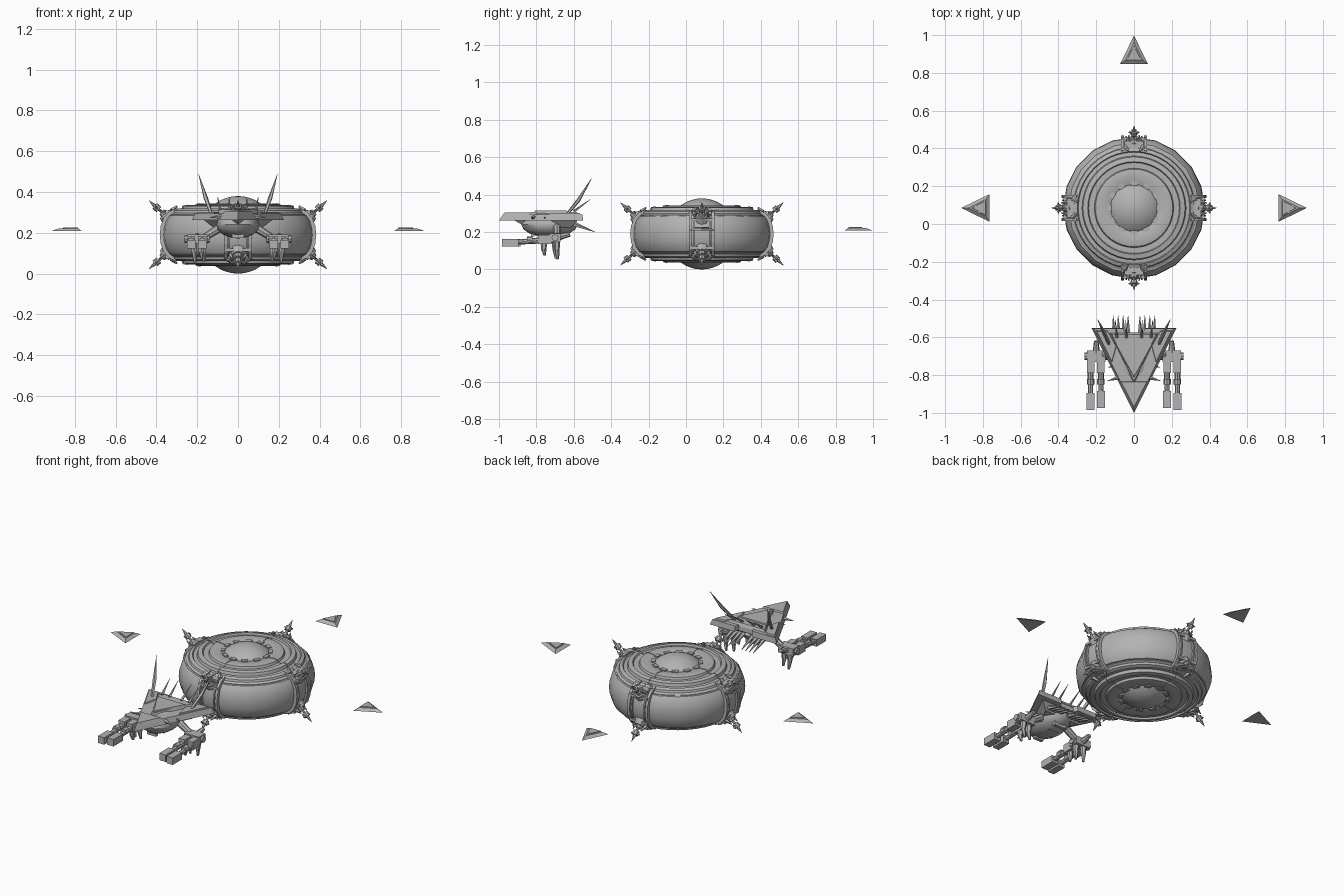
import bpy, bmesh, math
from mathutils import Vector, Matrix

cube = bpy.data.objects.get("Cube")
if cube:
    bpy.data.objects.remove(cube)

grey = bpy.data.materials.new("hull grey")
grey.use_nodes = True
COLOR = (0.45, 0.45, 0.45, 1)
grey.diffuse_color = COLOR
grey.node_tree.nodes["Principled BSDF"].inputs["Base Color"].default_value = COLOR

CENTRE = Matrix.Translation((0, 0.085, 0.19))


def finish(bm, name, matrix=None, smooth=False):
    """Turn a bmesh into an object"""
    if matrix:
        bm.transform(matrix)
    bmesh.ops.recalc_face_normals(bm, faces=bm.faces)
    mesh = bpy.data.meshes.new(name)
    bm.to_mesh(mesh)
    bm.free()
    mesh.materials.append(grey)
    ob = bpy.data.objects.new(name, mesh)
    bpy.context.collection.objects.link(ob)
    if smooth:
        bpy.ops.object.select_all(action='DESELECT')
        ob.select_set(True)
        bpy.context.view_layer.objects.active = ob
        bpy.ops.object.shade_smooth_by_angle(angle=math.radians(35))
    return ob


def loft(bm, low, high):
    """Solid between two matching polygons"""
    a = [bm.verts.new(p) for p in low]
    b = [bm.verts.new(p) for p in high]
    bm.faces.new(a)
    bm.faces.new(b)
    for i in range(len(a)):
        j = (i + 1) % len(a)
        bm.faces.new((a[i], a[j], b[j], b[i]))


def plate(name, outline, z0, z1, taper=1.0, matrix=None):
    """Flat plate whose top shrinks about its middle"""
    mid = sum((Vector(p) for p in outline), Vector((0, 0))) / len(outline)
    top = [mid + (Vector(p) - mid) * taper for p in outline]
    bm = bmesh.new()
    loft(bm, [(x, y, z0) for x, y in outline], [(p.x, p.y, z1) for p in top])
    return finish(bm, name, matrix)


def beam(bm, a, b, r1, r2, sides=6):
    """Tapered rod from a to b"""
    a, b = Vector(a), Vector(b)
    d = b - a
    m = Matrix.Translation((a + b) / 2) @ d.to_track_quat('Z', 'Y').to_matrix().to_4x4()
    bmesh.ops.create_cone(bm, cap_ends=True, segments=sides, radius1=r1,
                          radius2=r2, depth=d.length, matrix=m)


def box(bm, centre, size):
    m = Matrix.Translation(centre) @ Matrix.Diagonal((*size, 1))
    bmesh.ops.create_cube(bm, size=1, matrix=m)


def lathe(name, profile, segments):
    bm = bmesh.new()
    verts = [bm.verts.new((r, 0, z)) for r, z in profile]
    edges = [bm.edges.new(pair) for pair in zip(verts, verts[1:])]
    bmesh.ops.spin(bm, geom=verts + edges, axis=(0, 0, 1), cent=(0, 0, 0),
                   angle=math.tau, steps=segments)
    bmesh.ops.remove_doubles(bm, verts=bm.verts, dist=1e-5)
    return finish(bm, name, CENTRE, True)


def rib(bm, path, offset, width, depth, lift):
    """Band following a radial profile, extruded sideways"""
    outer = [(r + lift * 0.7, z + math.copysign(lift, z) * (abs(z) > 0.01)) for r, z in path]
    inner = [(r - depth * 0.7, z - math.copysign(depth, z) * (abs(z) > 0.01)) for r, z in path]
    for (p, q, s, t) in zip(outer, outer[1:], inner[1:], inner):
        quad = (p, q, s, t)
        loft(bm, [(r, offset - width / 2, z) for r, z in quad],
             [(r, offset + width / 2, z) for r, z in quad])


# Station: central globe, terraces and bulging belt
bm = bmesh.new()
bmesh.ops.create_uvsphere(bm, u_segments=32, v_segments=20, radius=0.19)
finish(bm, "central_globe", CENTRE, True)
terrace = [(0.10, 0.13), (0.13, 0.146), (0.19, 0.152), (0.205, 0.148), (0.21, 0.135),
           (0.24, 0.135), (0.245, 0.145), (0.27, 0.14), (0.275, 0.123), (0.295, 0.12),
           (0.30, 0.128), (0.318, 0.12), (0.322, 0.108), (0.335, 0.1), (0.335, 0.08)]
belt = [(0.325, 0.1), (0.345, 0.095), (0.362, 0.07), (0.372, 0.035), (0.375, 0)]
belt += [(r, -z) for r, z in reversed(belt[:-1])]
lathe("belt_panels", belt, 20)
for side, label in ((1, "upper"), (-1, "lower")):
    lathe(label + "_terraces", [(r, side * z) for r, z in terrace], 40)
    # Notched collar around the globe
    bm = bmesh.new()
    for i in range(12):
        m = Matrix.Rotation(i * math.tau / 12, 4, 'Z')
        tooth = bmesh.new()
        box(tooth, (0.131, 0, side * 0.147), (0.022, 0.036, 0.012))
        tooth.transform(m)
        piece = bpy.data.meshes.new("tooth")
        tooth.to_mesh(piece)
        tooth.free()
        bm.from_mesh(piece)
        bpy.data.meshes.remove(piece)
    finish(bm, label + "_collar", CENTRE)

# Four strap assemblies, each with two emitters
strap = [(0.30, 0.124), (0.335, 0.108), (0.36, 0.08), (0.375, 0.04), (0.38, 0)]
strap += [(r, -z) for r, z in reversed(strap[:-1])]
for i in range(4):
    place = CENTRE @ Matrix.Rotation(i * math.pi / 2, 4, 'Z')
    bm = bmesh.new()
    for s in (-1, 1):
        rib(bm, strap, s * 0.06, 0.016, 0.025, 0.005)
        rib(bm, strap[1:-1], s * 0.042, 0.008, 0.02, 0.001)
        box(bm, (0.355, 0, s * 0.075), (0.035, 0.12, 0.014))
        box(bm, (0.33, 0, s * 0.112), (0.05, 0.1, 0.014))
        rib(bm, [(r, s * z) for r, z in terrace[1:12]], 0, 0.006, 0.004, 0.003)
    finish(bm, "strap_frame", place)
    bm = bmesh.new()
    for s in (-1, 1):
        def at(r, z, y=0):
            return (r, y, s * z)
        beam(bm, at(0.335, 0.075), at(0.362, 0.102), 0.042, 0.03, 10)
        beam(bm, at(0.362, 0.102), at(0.374, 0.113), 0.022, 0.015, 8)
        beam(bm, at(0.36, 0.1), at(0.40, 0.135), 0.007, 0.007)
        beam(bm, at(0.388, 0.124), at(0.407, 0.141), 0.018, 0.018, 8)
        beam(bm, at(0.407, 0.141), at(0.436, 0.168), 0.01, 0.001)
        for t in (-1, 1):
            beam(bm, at(0.345, 0.1, t * 0.035), at(0.385, 0.118, t * 0.026), 0.012, 0.003, 5)
            beam(bm, at(0.325, 0.118, t * 0.05), at(0.30, 0.14, t * 0.03), 0.013, 0.005, 5)
            beam(bm, at(0.398, 0.132, t * 0.014), at(0.402, 0.137, t * 0.027), 0.007, 0.004, 5)
    finish(bm, "emitters", place)

# Three floating beacons, pointing away from the station
for turn, dist in ((0, 0.84), (90, 0.84), (180, 0.84)):
    move = Matrix.Translation((0, 0.085, 0)) @ Matrix.Rotation(math.radians(turn), 4, 'Z')
    if turn == 90:
        dist = 0.84 - 0.002
    base = dist - 0.075
    tip = [(base, -0.073), (base + 0.15, 0), (base, 0.073)]
    plate("beacon", tip, 0.208, 0.222, 0.62, move)
    plate("beacon_cap", [(base + 0.018, -0.042), (base + 0.098, 0), (base + 0.018, 0.042)],
          0.215, 0.227, 0.9, move)

# Ship hull: stacked triangular plates
plate("ship_deck", [(0, -1), (0.225, -0.55), (0.06, -0.55), (0.05, -0.575),
                    (-0.05, -0.575), (-0.06, -0.55), (-0.225, -0.55)], 0.262, 0.295, 0.94)
plate("upper_frame", [(0, -0.85), (0.13, -0.575), (-0.13, -0.575)], 0.29, 0.308, 0.9)
plate("upper_plate", [(0, -0.815), (0.1, -0.635), (-0.1, -0.635)], 0.3, 0.315, 0.94)
plate("nose_plate", [(0, -0.985), (0.078, -0.83), (-0.078, -0.83)], 0.285, 0.304, 0.85)
plate("under_deck", [(0, -0.92), (0.17, -0.58), (-0.17, -0.58)], 0.264, 0.225, 0.7)
for s in (-1, 1):
    plate("wing_plate", [(s * 0.205, -0.56), (s * 0.14, -0.56), (s * 0.09, -0.65),
                         (s * 0.115, -0.74)], 0.285, 0.302, 0.88)

# Rounded belly with keel ridges
bm = bmesh.new()
bmesh.ops.create_uvsphere(bm, u_segments=12, v_segments=8, radius=1)
finish(bm, "ship_belly", Matrix.Translation((0, -0.73, 0.24)) @ Matrix.Diagonal((0.105, 0.15, 0.068, 1)), True)
bm = bmesh.new()
for k in range(4):
    box(bm, (0, -0.82 + k * 0.06, 0.19), (0.06 + 0.02 * (k % 2), 0.02, 0.03))
finish(bm, "belly_ridges")

# Spikes, horns and weapon arms on both sides
for s, label in ((-1, "right"), (1, "left")):
    bm = bmesh.new()
    beam(bm, (s * 0.13, -0.64, 0.29), (s * 0.158, -0.575, 0.37), 0.008, 0.011, 5)
    beam(bm, (s * 0.158, -0.575, 0.37), (s * 0.193, -0.505, 0.487), 0.011, 0.001, 5)
    finish(bm, label + "_horn")
    bm = bmesh.new()
    for x in (0.03, 0.055, 0.08, 0.105):
        beam(bm, (s * x, -0.62, 0.25), (s * x * 1.05, -0.485, 0.2), 0.016, 0.001, 5)
    for x in (0.04, 0.09):
        beam(bm, (s * x, -0.6, 0.31), (s * x * 1.1, -0.51, 0.375), 0.008, 0.001, 5)
    for y in (-0.83, -0.76, -0.69):
        beam(bm, (s * 0.07, y + 0.02, 0.28), (s * 0.14, y, 0.275), 0.014, 0.001, 5)
    finish(bm, label + "_spikes")

    bm = bmesh.new()
    beam(bm, (s * 0.08, -0.69, 0.23), (s * 0.16, -0.69, 0.18), 0.022, 0.018, 8)
    box(bm, (s * 0.2, -0.7, 0.17), (0.1, 0.06, 0.045))
    beam(bm, (s * 0.14, -0.7, 0.17), (s * 0.262, -0.7, 0.17), 0.019, 0.019, 8)
    beam(bm, (s * 0.2, -0.7, 0.17), (s * 0.2, -0.62, 0.188), 0.022, 0.012, 8)
    finish(bm, label + "_arm")
    bm = bmesh.new()
    for x, y in ((0.23, -0.985), (0.175, -0.975)):
        box(bm, (s * x, -0.755, 0.16), (0.04, 0.07, 0.05))
        beam(bm, (s * x, -0.71, 0.16), (s * x, y + 0.08, 0.146), 0.018, 0.013, 8)
        beam(bm, (s * x, -0.82, 0.158), (s * x, -0.85, 0.156), 0.02, 0.02, 8)
        box(bm, (s * x, y + 0.045, 0.143), (0.042, 0.09, 0.042))
    finish(bm, label + "_cannons")
    bm = bmesh.new()
    for x, y, z in ((0.18, -0.76, 0.075), (0.215, -0.69, 0.055), (0.17, -0.7, 0.06)):
        beam(bm, (s * x, y, 0.15), (s * x, y, 0.105), 0.018, 0.014)
        beam(bm, (s * x, y, 0.107), (s * (x - 0.005), y + 0.005, z), 0.014, 0.007)
    finish(bm, label + "_claws")
